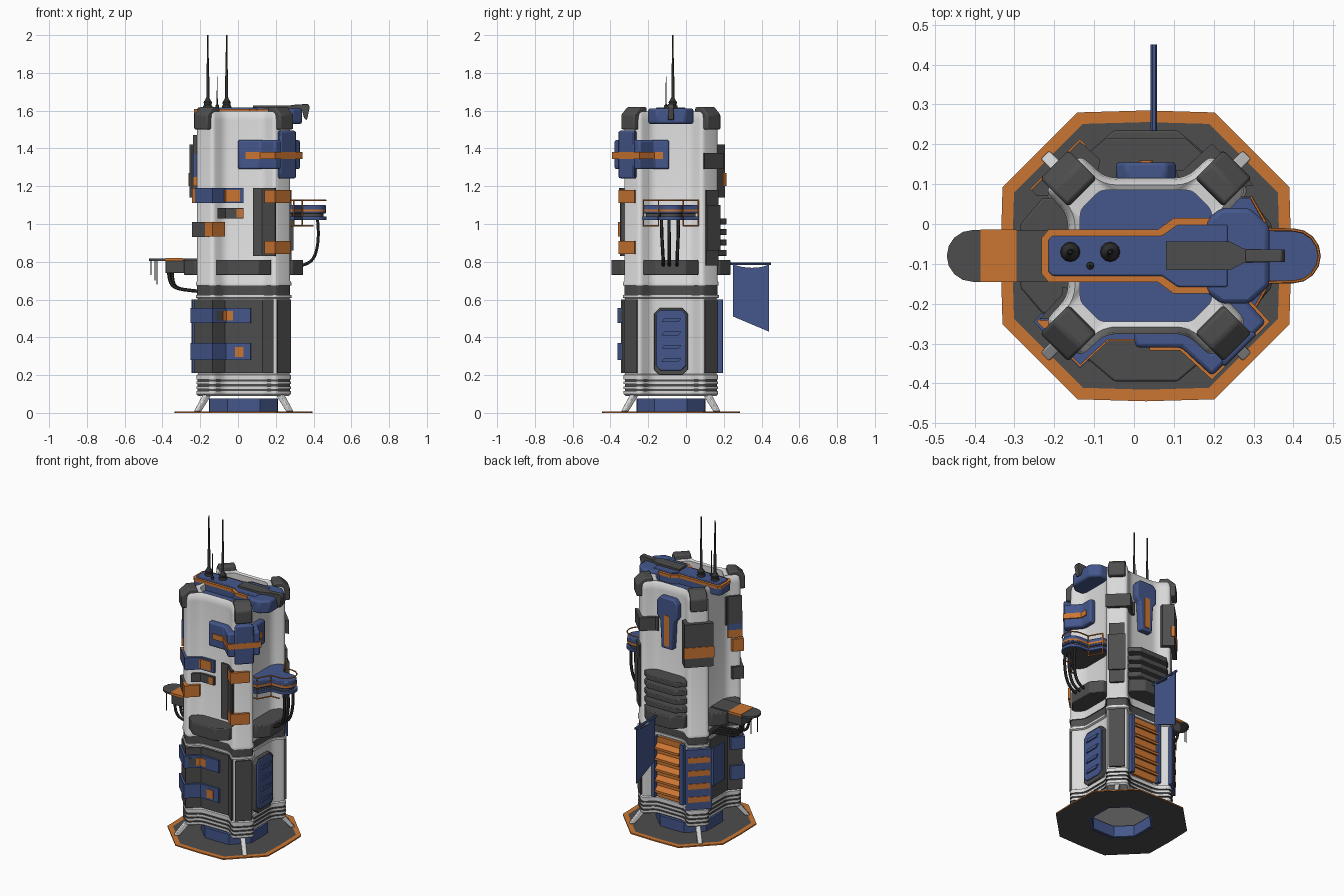
import bpy, bmesh, math
from mathutils import Vector, Matrix

if "Cube" in bpy.data.objects:
    bpy.data.objects.remove(bpy.data.objects["Cube"])

CX, CY = 0.03, -0.08          # tower axis; all parts are built around it
COL = {"white": (.70, .70, .70), "dark_grey": (.075, .075, .075), "blue": (.058, .095, .26),
       "orange": (.60, .18, .032), "black_grey": (.03, .03, .032)}
MAT = {}
for n, c in COL.items():
    MAT[n] = bpy.data.materials.new(n)
    MAT[n].diffuse_color = (*c, 1)
W, D, B, O, K = COL.keys()


def finish(name, bm, mats, bevel=0):
    bmesh.ops.recalc_face_normals(bm, faces=bm.faces)
    me = bpy.data.meshes.new(name)
    bm.to_mesh(me)
    bm.free()
    for m in mats:
        me.materials.append(MAT[m])
    ob = bpy.data.objects.new(name, me)
    ob.location = (CX, CY, 0)
    bpy.context.collection.objects.link(ob)
    if bevel:
        md = ob.modifiers.new("bevel", 'BEVEL')
        md.width, md.segments, md.limit_method = bevel, 2, 'ANGLE'
    return ob


def loft(name, rings, mats, closed=False, caps=(W, W)):
    """rings: (xy points, z); mats: one per band"""
    bm = bmesh.new()
    vs = [[bm.verts.new((x, y, z)) for x, y in pts] for pts, z in rings]
    used = list(dict.fromkeys(list(mats) + list(caps)))
    n = len(vs[0])
    for i, m in enumerate(mats):
        a, b = vs[i], vs[(i + 1) % len(vs)]
        for j in range(n):
            bm.faces.new((a[j], a[(j + 1) % n], b[(j + 1) % n], b[j])).material_index = used.index(m)
    if not closed:
        bm.faces.new(vs[0]).material_index = used.index(caps[0])
        bm.faces.new(vs[-1]).material_index = used.index(caps[1])
    return finish(name, bm, used)


def extrude(name, pts, vec, mat, bevel=0, mtx=None):
    bm = bmesh.new()
    f = bm.faces.new([bm.verts.new(p) for p in pts])
    r = bmesh.ops.extrude_face_region(bm, geom=[f])
    bmesh.ops.translate(bm, vec=vec, verts=[v for v in r["geom"] if isinstance(v, bmesh.types.BMVert)])
    if mtx:
        bmesh.ops.transform(bm, matrix=mtx, verts=bm.verts)
    return finish(name, bm, [mat], bevel)


def prism(name, pts, z0, z1, mat, bevel=0, q=0):
    return extrude(name, [(x, y, z0) for x, y in pts], (0, 0, z1 - z0), mat, bevel,
                   Matrix.Rotation(q * math.pi / 2, 4, 'Z'))


def plate(name, pts, q, d0, d1, mat, bevel=0):
    """outline (u, z) standing on side q (0 front, 1 right, 2 back, 3 left)"""
    return extrude(name, [(u, -d0, z) for u, z in pts], (0, d0 - d1, 0), mat, bevel,
                   Matrix.Rotation(q * math.pi / 2, 4, 'Z'))


def slab(name, prof, w, deg, mat, bevel=0, off=0):
    """radial profile (r, z) with width w, turned to angle deg"""
    return extrude(name, [(r, off - w / 2, z) for r, z in prof], (0, w, 0), mat, bevel,
                   Matrix.Rotation(math.radians(deg), 4, 'Z'))


def tube(name, pts, r, mat):
    cu = bpy.data.curves.new(name, 'CURVE')
    cu.dimensions, cu.bevel_depth, cu.bevel_resolution, cu.resolution_u = '3D', r, 1, 5
    sp = cu.splines.new('NURBS')
    sp.points.add(len(pts) - 1)
    for p, c in zip(sp.points, pts):
        p.co = (*c, 1)
    sp.use_endpoint_u, sp.order_u, cu.use_fill_caps = True, min(4, len(pts)), True
    cu.materials.append(MAT[mat])
    ob = bpy.data.objects.new(name, cu)
    ob.location = (CX, CY, 0)
    bpy.context.collection.objects.link(ob)
    bpy.ops.object.select_all(action='DESELECT')
    ob.select_set(True)
    bpy.context.view_layer.objects.active = ob
    bpy.ops.object.convert(target='MESH')


def four(base):
    out = []
    for q in range(4):
        for x, y in base:
            for _ in range(q):
                x, y = -y, x
            out.append((x, y))
    return out


def offset(pts, d):
    out, n = [], len(pts)
    for i in range(n):
        p, a, b = (Vector(pts[k % n]) for k in (i, i - 1, i + 1))
        e, f = (p - a).normalized(), (b - p).normalized()
        n1, n2 = Vector((e.y, -e.x)), Vector((f.y, -f.x))
        out.append(tuple(p + d * (n1 + n2) / (1 + n1.dot(n2))))
    return out


def rounded(pts, r, n=4):
    out = []
    for i in range(len(pts)):
        p, a, b = (Vector(pts[k % len(pts)]) for k in (i, i - 1, i + 1))
        a, b = p + (a - p).normalized() * r, p + (b - p).normalized() * r
        out += [tuple(a * (1 - t) ** 2 + p * 2 * t * (1 - t) + b * t * t) for t in [k / n for k in range(n + 1)]]
    return out


def chamfer(u0, u1, z0, z1, c):
    return [(u0 + c, z0), (u1 - c, z0), (u1, z0 + c), (u1, z1 - c), (u1 - c, z1), (u0 + c, z1), (u0, z1 - c), (u0, z0 + c)]


def mirrored(half):
    return half + [(x, -y) for x, y in reversed(half)]


# Tower outline: recessed sides (0-1, 4-5, 8-9, 12-13) and corner pillars between them
OUT = four([(-.10, -.20), (.10, -.20), (.165, -.26), (.26, -.165)])
RND = rounded(OUT, .028)
INN = rounded(four([(-.07, -.165), (.07, -.165), (.115, -.165), (.165, -.115)]), .015)


def wrap(name, t0, t1, z0, z1, d, mat, bevel=0):
    """panel following the tower outline from position t0 to t1, raised by d"""
    ts = [t0] + [t for t in range(math.floor(t0) + 1, math.ceil(t1))] + [t1]
    sides = []
    for o in (offset(OUT, d), offset(OUT, -.015)):
        sides.append([tuple(Vector(o[math.floor(t) % 16]).lerp(Vector(o[(math.floor(t) + 1) % 16]), t - math.floor(t))) for t in ts])
    return prism(name, sides[0] + sides[1][::-1], z0, z1, mat, bevel)


# Ground plate, hollow foot and legs
octo = four([(-.172, -.36), (0, -.365), (.172, -.36)])
sc = lambda k: [(x * k, y * k) for x, y in octo]
loft("ground_plate", [(sc(.49), 0), (octo, 0), (octo, .008), (sc(.92), .008), (sc(.49), .008)], [D, O, O, D, D], True)
loft("foot_ring", [(sc(.45), .003), (sc(.50), .003), (sc(.50), .075), (sc(.45), .075)], [B] * 4, True)
for a in (45, 135, 225, 315):
    slab("leg", [(.25, .10), (.29, .10), (.36, .008), (.33, .008)], .03, a, W, .004)
    slab("top_bracket", [(.22, 1.57), (.23, 1.62), (.28, 1.62), (.325, 1.58), (.325, 1.50), (.28, 1.50)], .10, a, D, .008)

# Main body: grooved base, lower columns, dark belt, upper columns with rounded rim
R = lambda d: offset(RND, d)
rings = [(R(-.01), .09), (R(0), .10)]
mats = [W]
for z in (.115, .14, .165):
    rings += [(R(0), z), (R(-.006), z), (R(-.006), z + .012), (R(0), z + .012)]
    mats += [W, D, D, D]
loft("base_body", rings + [(R(0), .20), (R(-.008), .205), (R(-.008), .605), (R(.003), .61), (R(.003), .625)],
     mats + [W] * 5)
loft("belt", [(R(-.004), .62), (R(-.004), .68)], [D])
loft("upper_body", [(R(.002), .675), (R(.002), .69), (R(-.004), .70), (R(-.004), 1.55), (R(-.009), 1.58), (R(-.022), 1.597),
                    (INN, 1.59), (INN, 1.55)], [W] * 7, caps=(D, B))

# Collar blocks around the waist
for q in range(4):
    prism("collar", [(-.145, -.19), (-.145, -.26), (-.08, -.315), (.08, -.315), (.145, -.26), (.145, -.19)], .73, .81, D, .005, q)

# Painted and raised panels on the lower storey
for n, a, b, z0, z1, d, m in [
        ("front_dark_panel", -3.9, 1.9, .21, .60, .003, D), ("pillar_panel", 2.15, 2.85, .21, .60, .003, D),
        ("pillar_panel", 6.15, 6.85, .21, .60, .003, D), ("blue_strip", -2.85, .7, .475, .555, .016, B),
        ("blue_strip", -2.85, .7, .28, .37, .016, B), ("strip_inset", -.7, -.1, .49, .54, .019, D),
        ("strip_inset", -.25, .2, .49, .54, .02, O), ("strip_inset", .25, .5, .295, .35, .02, O),
        ("left_blue_panel", 12.2, 12.8, .30, .54, .012, B), ("pillar_blue_panel", 9.95, 11.1, .21, .60, .012, B)]:
    wrap(n, a, b, z0, z1, d, m)
for i in range(4):
    wrap("pillar_orange_stripe", 10.1, 10.9, .26 + i * .085, .295 + i * .085, .016, O)

# Panels on the upper storey
for n, a, b, z0, z1, d, m in [
        ("orange_patch", -2.7, -1.85, 1.11, 1.19, .010, O), ("blue_patch", -1.9, .5, 1.11, 1.19, .010, B),
        ("orange_patch", -.1, .4, 1.12, 1.18, .014, O), ("dark_patch", -.6, .5, 1.03, 1.085, .010, D),
        ("orange_patch", .3, .48, 1.035, 1.08, .014, O), ("dark_patch", -2.7, -1.2, .93, 1.01, .010, D),
        ("orange_patch", -1.35, -.05, .935, 1.01, .014, O), ("dark_strip", .75, 2.05, .83, 1.19, .006, D),
        ("orange_patch", 1.2, 2.75, 1.11, 1.18, .012, O), ("orange_patch", 1.2, 2.75, .84, .91, .012, O)]:
    wrap(n, a, b, z0, z1, d, m)
for n, a, b, z0, z1, d, m in [
        ("left_blue_patch", -3, -2.05, 1.25, 1.37, .008, B), ("left_orange_patch", -3, -2.05, 1.20, 1.25, .008, O),
        ("left_dark_patch", 12.9, 13.9, 1.29, 1.47, .010, D), ("back_corner_pad", 9.3, 11.2, 1.14, 1.42, .02, D),
        ("back_corner_stripe", 9.8, 11.0, 1.20, 1.27, .024, O), ("back_right_pad", 6.1, 8.1, 1.29, 1.375, .016, D),
        ("back_right_bulge", 6.2, 6.8, .78, 1.18, .010, D), ("back_right_bulge", 6.2, 6.8, .86, 1.10, .02, D)]:
    wrap(n, a, b, z0, z1, d, m)

# Shoulder armour on the front right corner
wrap("shoulder_plate", .35, 4.45, 1.29, 1.445, .03, B, .01)
wrap("shoulder_flange", 2.2, 2.8, 1.24, 1.495, .036, B, .01)
wrap("shoulder_stripe", .55, 4.25, 1.345, 1.38, .037, O)

# Right side door
plate("side_door_frame", chamfer(-.09, .09, .20, .555, .03), 1, .18, .215, D, .004)
plate("side_door", chamfer(-.08, .08, .225, .545, .025), 1, .20, .222, B, .004)
for i in range(4):
    plate("door_rib", [(-.05, .27 + i * .07), (.04, .27 + i * .07), (.055, .29 + i * .07), (-.035, .29 + i * .07)], 1, .21, .23, B)

# Back: slatted bay, louvres and vertical plate
plate("slat_bay", chamfer(-.10, .10, .21, .60, .02), 2, .18, .208, O)
for i in range(5):
    slab("bay_slat", [(.20, .26 + i * .07), (.235, .245 + i * .07), (.235, .26 + i * .07), (.20, .29 + i * .07)], .17, 90, O)
for s in (-1, 1):
    plate("bay_jamb", [(s * .09, .21), (s * .112, .21), (s * .112, .60), (s * .09, .60)], 2, .19, .23, B)
for i in range(4):
    z = .83 + i * .056
    prism("louvre", [(-.15, -.19), (-.15, -.25), (-.10, -.295), (.10, -.295), (.15, -.25), (.15, -.19)], z, z + .032, D, .004, 2)
plate("back_plate", [(-.04, 1.20), (.04, 1.20), (.05, 1.38), (.075, 1.41), (.075, 1.50), (.05, 1.53), (-.05, 1.53), (-.075, 1.50),
                     (-.075, 1.41), (-.05, 1.38)], 2, .19, .235, B, .008)
plate("back_plate_stripe", chamfer(-.018, .018, 1.22, 1.42, .005), 2, .23, .24, O)

# Roof bar with orange trim, wide nose and beak
bar = mirrored([(-.262, -.045), (-.245, -.066), (.03, -.066), (.07, -.095), (.20, -.095)])
prism("roof_bar", [(x, y * .95) for x, y in bar], 1.545, 1.60, B, .006)
prism("roof_trim", bar, 1.59, 1.608, O)
prism("roof_top", mirrored([(-.245, -.04), (-.235, -.05), (.04, -.05), (.08, -.078), (.205, -.078)]), 1.60, 1.616, B, .004)
prism("roof_nose", mirrored([(.15, -.09), (.19, -.12), (.26, -.12), (.31, -.075)]), 1.53, 1.612, B, .012)
prism("beak_base", mirrored([(.05, -.036), (.21, -.036), (.245, -.018), (.34, -.015)]), 1.61, 1.628, D)
slab("beak_tip", [(.25, 1.61), (.25, 1.63), (.34, 1.636), (.35, 1.62), (.335, 1.55), (.32, 1.56), (.31, 1.60)], .032, 0, D, .003)

# Antennas
circ = lambda x, y, r: [(x + r * math.cos(k * math.pi / 6), y + r * math.sin(k * math.pi / 6)) for k in range(12)]
for x, y, prof in [(x, .01, [(.025, 1.60), (.025, 1.622), (.020, 1.63), (.022, 1.645), (.012, 1.66), (.008, 1.67), (.008, 1.78),
                             (.006, 1.79), (.004, 2.0)]) for x in (-.19, -.09)] + [(-.14, -.025, [(.01, 1.60), (.009, 1.63), (.003, 1.635), (.002, 1.78)])]:
    loft("antenna", [(circ(x, y, r), z) for r, z in prof], [K] * (len(prof) - 1), caps=(K, K))

# Left platform with pipes and hanging wires
arc = lambda c, s: [(c + s * .065 * math.sin(k * math.pi / 8), -.065 * math.cos(k * math.pi / 8)) for k in range(9)]
prism("left_platform_end", [(-.325 - .09, .065), (-.325 - .09, -.065)] + arc(-.435, -1), .805, .817, D)
prism("left_platform_stripe", mirrored([(-.415, -.066), (-.325, -.066)]), .803, .819, O)
prism("left_platform_root", mirrored([(-.325, -.065), (-.20, -.065)]), .803, .817, D)
prism("left_platform_box", mirrored([(-.415, -.055), (-.24, -.055)]), .74, .804, D, .005)
for y in (-.045, -.015, .015, .045):
    r = abs(y) * .6
    tube("left_pipe", [(-.37 - r, y, .76), (-.37 - r, y, .68), (-.35, y, .655), (-.30, y, .65), (-.20, y, .64)], .009, K)
for x, y, z in [(-.49, 0, .73), (-.47, .04, .70), (-.46, -.04, .68)]:
    tube("left_wire", [(x, y, .81), (x, y, z)], .0025, K)

# Right platform with rails and pipes
deck = [(.18, .145), (.18, -.145), (.265, -.145), (.31, -.066)] + arc(.37, 1) + [(.31, .066), (.265, .145)]
prism("right_deck", deck, 1.055, 1.10, B, .004)
prism("right_deck_under", [(x * .97, y * .9) for x, y in deck], 1.02, 1.056, D)
wid = offset(deck, .002)
prism("right_deck_edge", wid, 1.065, 1.078, O)
prism("right_deck_blue_rim", offset(deck, .004), 1.022, 1.04, B)
for z in (1.125, .99):
    for a, b in zip(deck[1:], deck[2:]):
        if z > 1 or a[0] < .33:
            tube("deck_rail", [(*a, z), (*b, z)], .004, O)
    for p in deck[2:4] + deck[-2:]:
        tube("deck_post", [(*p, z), (*p, 1.06)], .004, O)
for y in (-.05, -.01, .04):
    tube("right_pipe", [(.39, y, 1.03), (.40, y, .95), (.39, y * .8, .82), (.34, y * .8, .78), (.24, y * .8, .77)], .009, K)

# Flag on the back
tube("flag_pole", [(.02, .28, .79), (.02, .53, .79)], .008, B)
slab("flag", [(.33, .785), (.38, .772), (.43, .768), (.48, .772), (.52, .785), (.52, .43), (.33, .51)], .006, 90, B, off=-.02)

bpy.ops.object.select_all(action='SELECT')
bpy.context.view_layer.objects.active = bpy.context.selected_objects[0]
bpy.ops.object.shade_smooth_by_angle(angle=math.radians(32))

for m in bpy.data.materials:
    if m.users and not m.is_grease_pencil:
        m.use_nodes = True
        m.node_tree.nodes["Principled BSDF"].inputs["Base Color"].default_value = m.diffuse_color
